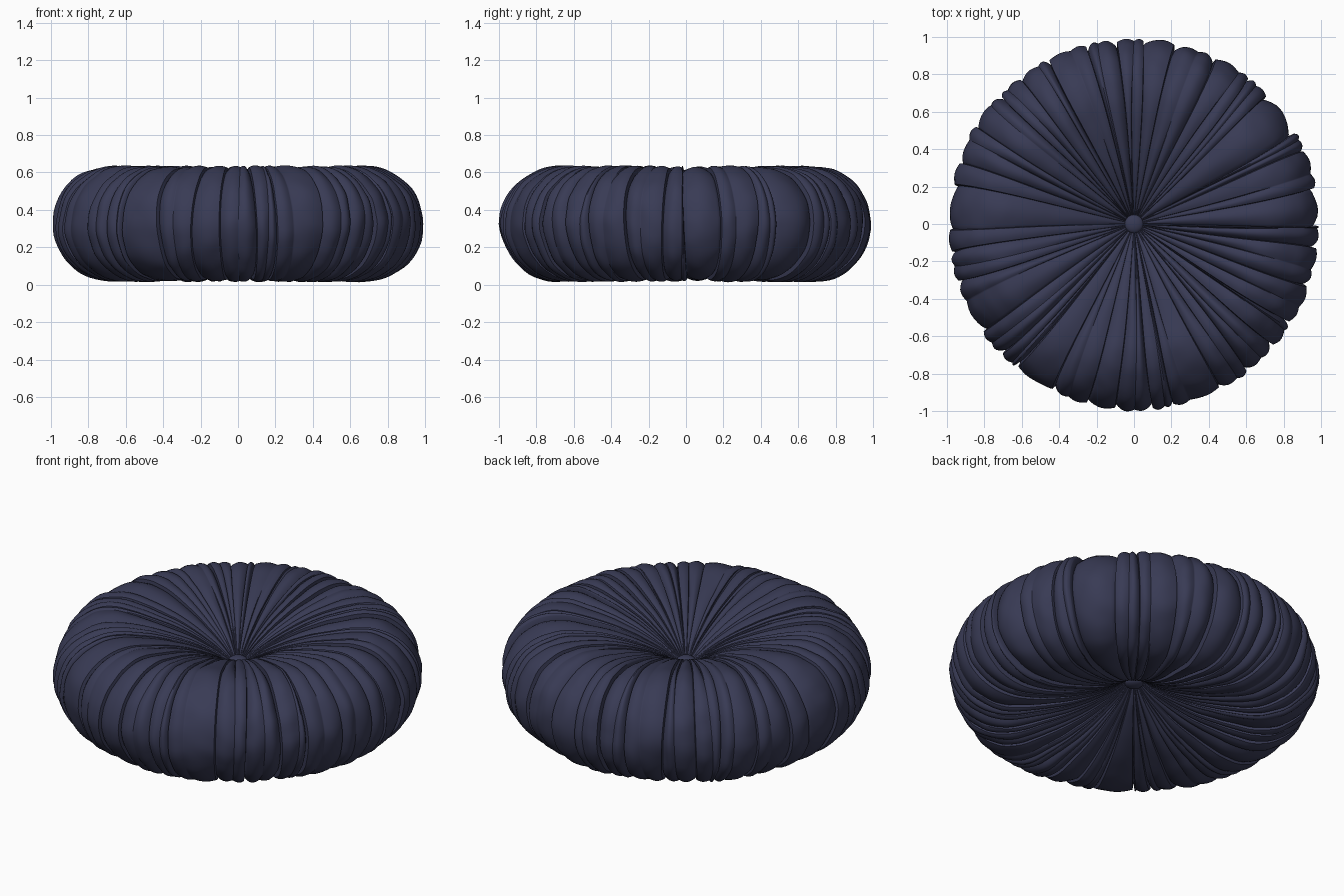
import bpy, bmesh, math, random
from mathutils import Vector, noise

if "Cube" in bpy.data.objects:
    bpy.data.objects.remove(bpy.data.objects["Cube"])

random.seed(11)
MID = 0.325

fabric = bpy.data.materials.new("navy_fabric")
fabric.diffuse_color = (0.04, 0.043, 0.09, 1)
fabric.use_nodes = True
fabric.node_tree.nodes["Principled BSDF"].inputs["Base Color"].default_value = fabric.diffuse_color


def smooth_curve(pts, steps):
    """Catmull-Rom curve through the points."""
    p = [Vector(v) for v in pts]
    p = [2 * p[0] - p[1]] + p + [2 * p[-1] - p[-2]]
    out = []
    for i in range(1, len(p) - 2):
        for s in range(steps):
            t = s / steps
            out.append(0.5 * (2 * p[i] + (p[i + 1] - p[i - 1]) * t
                       + (2 * p[i - 1] - 5 * p[i] + 4 * p[i + 1] - p[i + 2]) * t ** 2
                       + (3 * p[i] - p[i - 1] - 3 * p[i + 1] + p[i + 2]) * t ** 3))
    return out + [p[-2]]


def finish(obj, angle):
    obj.data.materials.append(fabric)
    bpy.ops.object.select_all(action='DESELECT')
    obj.select_set(True)
    bpy.context.view_layer.objects.active = obj
    bpy.ops.object.shade_smooth_by_angle(angle=math.radians(angle))


# Cushion cross-section: dimple, crest, round rim, mirrored underneath
half = [(0.02, 0.045), (0.06, 0.08), (0.15, 0.14), (0.3, 0.212), (0.45, 0.262),
        (0.6, 0.294), (0.71, 0.3), (0.81, 0.272), (0.9, 0.207), (0.96, 0.118)]
profile = smooth_curve(half + [(0.985, 0)] + [(r, -z) for r, z in reversed(half)], 4)
rows = len(profile)

# Seams: full-length pleats alternating with short gathers near the buttons
FULL = 34
seams = []
for i in range(FULL):
    a = (i + random.uniform(-0.3, 0.3)) / FULL * math.tau
    seams.append(dict(a=a, depth=random.uniform(0.012, 0.034), reach=2.0))
    if random.random() < 0.8:
        seams.append(dict(a=a + random.uniform(0.4, 0.6) / FULL * math.tau,
                          depth=random.uniform(0.014, 0.024),
                          reach=random.uniform(0.45, 0.95)))
seams.sort(key=lambda s: s["a"])
for s in seams:
    s["left"] = random.random() < 0.6
    s["phase"] = random.uniform(0, math.tau)


def seam_depth(s, r):
    fade = max(0, min(1, (s["reach"] - r) / 0.3))
    return s["depth"] * fade * min(1, 0.1 + r * 1.7)


def seam_angle(s, k):
    return s["a"] + 0.016 * math.sin(k / rows * 7 + s["phase"])


# Pleated cover: columns run from top button to bottom button
bm = bmesh.new()
columns = []
ts = [0, 0.035, 0.12, 0.25, 0.4, 0.55, 0.7, 0.82, 0.91, 0.965]
for i, s in enumerate(seams):
    n = seams[(i + 1) % len(seams)]
    wrap = math.tau if i == len(seams) - 1 else 0
    for t in ts:
        col = []
        for k, p in enumerate(profile):
            a0, a1 = seam_angle(s, k), seam_angle(n, k) + wrap
            a = a0 + (a1 - a0) * t
            d = profile[min(k + 1, rows - 1)] - profile[max(k - 1, 0)]
            nrm = Vector((-d.y, d.x)).normalized()
            r = p.x
            ds, dn = seam_depth(s, r), seam_depth(n, r)
            if t == 0:
                off = -ds * 1.15
            else:
                off = 0.012 * r * math.sin(math.pi * t)
                off -= ds * (1 - t) ** 3 * (0.15 if s["left"] else 1)
                off -= dn * t ** 3 * (1 if n["left"] else 0.15)
            base = Vector((r * math.cos(a), r * math.sin(a), p.y))
            off += 0.012 * r * noise.noise(base * 4.5) + 0.006 * r * noise.noise(base * 11)
            r2, z2 = r, p.y
            r2 += nrm.x * off * (-1 if nrm.x * (r - 0.7) < 0 and r > 0.72 else 1)
            z2 += abs(nrm.y) * off * (1 if p.y > 0 else -1)
            col.append(bm.verts.new((r2 * math.cos(a), r2 * math.sin(a), z2 + MID)))
        columns.append(col)
for c0, c1 in zip(columns, columns[1:] + columns[:1]):
    for k in range(rows - 1):
        bm.faces.new((c0[k], c0[k + 1], c1[k + 1], c1[k]))
# Close the tiny centres hidden under the buttons
bm.faces.new([c[0] for c in columns])
bm.faces.new([c[-1] for c in reversed(columns)])
bmesh.ops.recalc_face_normals(bm, faces=bm.faces)
mesh = bpy.data.meshes.new("cushion_cover")
bm.to_mesh(mesh)
bm.free()
cover = bpy.data.objects.new("cushion_cover", mesh)
bpy.context.collection.objects.link(cover)
finish(cover, 40)

# Fabric-covered buttons in both dimples
for name, side in (("top_button", 1), ("bottom_button", -1)):
    bpy.ops.mesh.primitive_uv_sphere_add(segments=20, ring_count=12, radius=1,
                                         location=(0, 0, MID + side * 0.07))
    button = bpy.context.object
    button.name = name
    button.scale = (0.05, 0.05, 0.025)
    finish(button, 60)
